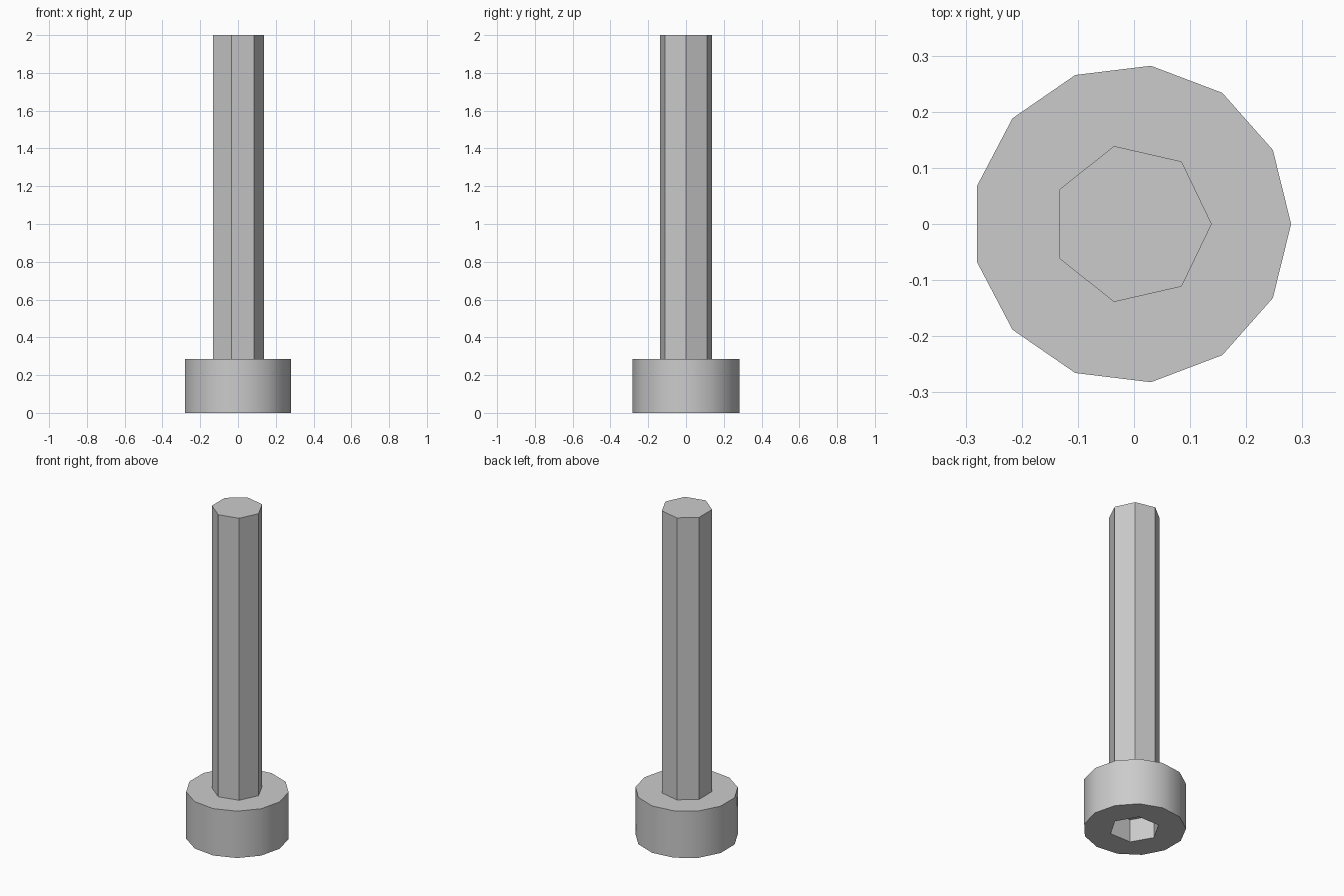
import bpy
import bmesh
from math import cos, sin, tau, radians

if "Cube" in bpy.data.objects:
    bpy.data.objects.remove(bpy.data.objects["Cube"], do_unlink=True)

AXIS_X = -0.004      # odd-sided prisms sit slightly off the bounding centre
HEAD_HEIGHT = 0.285
SOCKET_DEPTH = 0.14

steel = bpy.data.materials.new("grey_steel")
steel.use_nodes = True
grey = (0.6, 0.6, 0.6, 1)
steel.diffuse_color = grey
steel.node_tree.nodes["Principled BSDF"].inputs["Base Color"].default_value = grey


def prism(name, sides, radius, bottom, top):
    """Upright regular prism with its first corner towards +x."""
    bm = bmesh.new()
    ring = [bm.verts.new((AXIS_X + radius * cos(tau * i / sides),
                          radius * sin(tau * i / sides), bottom))
            for i in range(sides)]
    base = bm.faces.new(ring)
    new = bmesh.ops.extrude_face_region(bm, geom=[base], use_keep_orig=True)["geom"]
    for v in new:
        if isinstance(v, bmesh.types.BMVert):
            v.co.z = top
    bmesh.ops.recalc_face_normals(bm, faces=bm.faces)
    mesh = bpy.data.meshes.new(name)
    bm.to_mesh(mesh)
    bm.free()
    mesh.materials.append(steel)
    obj = bpy.data.objects.new(name, mesh)
    bpy.context.collection.objects.link(obj)
    return obj


def activate(obj):
    bpy.ops.object.select_all(action='DESELECT')
    obj.select_set(True)
    bpy.context.view_layer.objects.active = obj


# Bolt head and shaft
head = prism("bolt_head", 13, 0.284, 0, HEAD_HEIGHT)
shaft = prism("bolt_shaft", 7, 0.1425, HEAD_HEIGHT, 2)

# Hexagonal key socket in the underside of the head
cutter = prism("socket_cutter", 6, 0.14, -0.1, SOCKET_DEPTH)
cutter.hide_render = True
cut = head.modifiers.new("key_socket", 'BOOLEAN')
cut.operation = 'DIFFERENCE'
cut.solver = 'EXACT'
cut.object = cutter
activate(head)
bpy.ops.object.modifier_apply(modifier=cut.name)
bpy.data.objects.remove(cutter, do_unlink=True)

# Rounded shading on the head, crisp facets on the shaft and socket
for part in (head, shaft):
    activate(part)
    bpy.ops.object.shade_smooth_by_angle(angle=radians(30))
